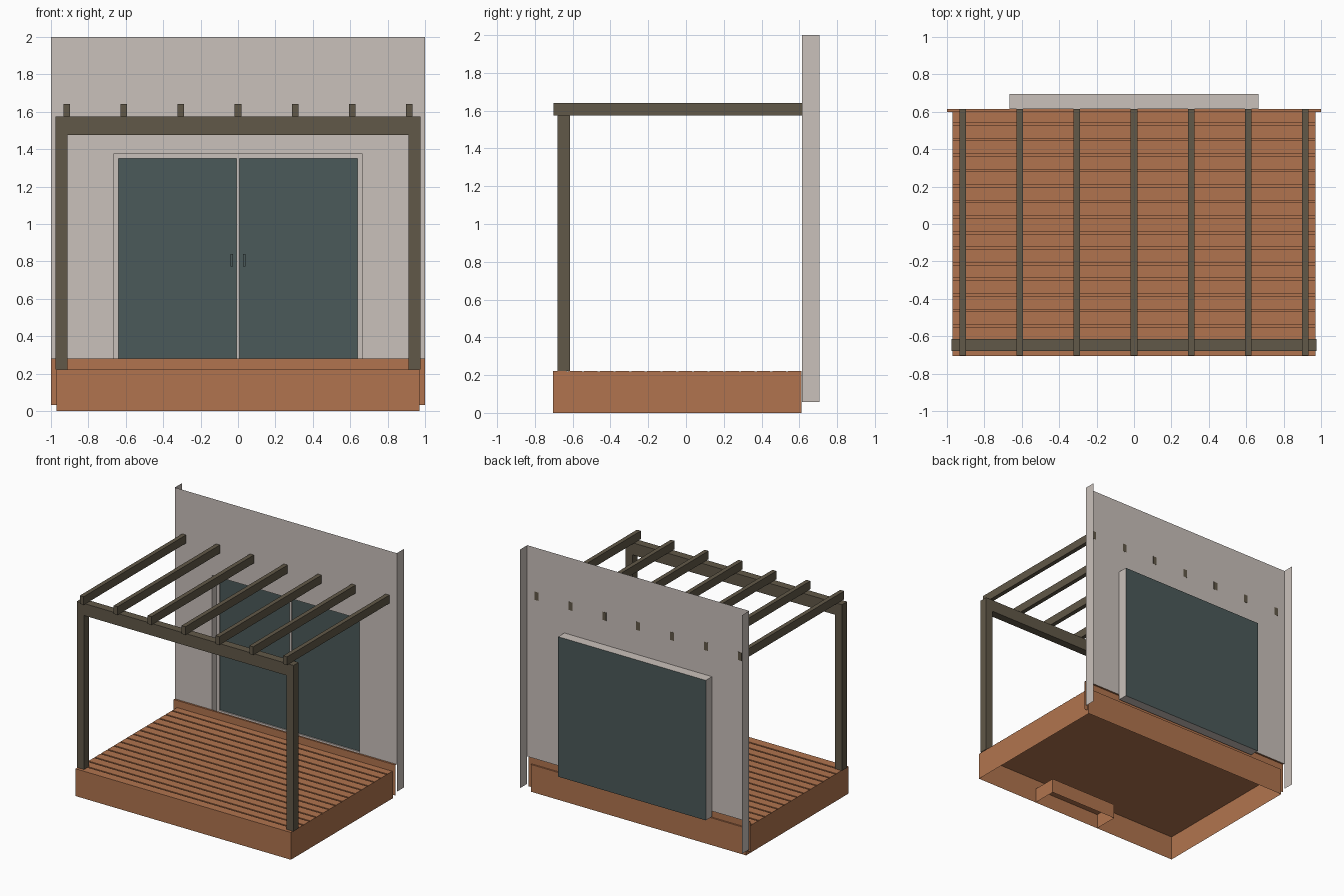
import bpy
import bmesh
from mathutils import Vector

if "Cube" in bpy.data.objects:
    bpy.data.objects.remove(bpy.data.objects["Cube"])


def material(name, rgb):
    """Flat material from 0-255 display values, stored as linear."""
    lin = [((c / 255 + 0.055) / 1.055) ** 2.4 for c in rgb]
    m = bpy.data.materials.new(name)
    m.use_nodes = True
    m.diffuse_color = (*lin, 1)
    bsdf = next(n for n in m.node_tree.nodes if n.type == "BSDF_PRINCIPLED")
    bsdf.inputs["Base Color"].default_value = (*lin, 1)
    return m


TIMBER = material("orange_timber", (177, 116, 78))
POST = material("dark_brown_wood", (97, 88, 72))
PLASTER = material("pale_plaster", (202, 193, 187))
GLASS = material("teal_grey_glass", (75, 90, 90))

ALL = ("-x", "+x", "-y", "+y", "-z", "+z")


def box(name, xs, ys, zs, mat, keep=ALL):
    """Box from axis ranges; keep lists the sides that are present."""
    lo, hi = (Vector(v) for v in zip(xs, ys, zs))
    size, mid = hi - lo, (lo + hi) / 2
    bm = bmesh.new()
    bmesh.ops.create_cube(bm, size=1)
    drop = []
    for f in bm.faces:
        axis = max(range(3), key=lambda i: abs(f.normal[i]))
        side = ("+" if f.normal[axis] > 0 else "-") + "xyz"[axis]
        if side not in keep:
            drop.append(f)
    bmesh.ops.delete(bm, geom=drop, context="FACES")
    for v in bm.verts:
        v.co = Vector(a * b for a, b in zip(v.co, size)) + mid
    mesh = bpy.data.meshes.new(name)
    bm.to_mesh(mesh)
    bm.free()
    mesh.materials.append(mat)
    ob = bpy.data.objects.new(name, mesh)
    bpy.context.scene.collection.objects.link(ob)
    return ob


def mirrored(x0, x1):
    """The same x range on both sides."""
    return (("left", (x0, x1)), ("right", (-x1, -x0)))


# Main levels and depths
DECK_X, DECK_F, DECK_B, DECK_Z = 0.97, -0.705, 0.612, 0.222
WALL_Y, WALL_BACK, SILL = 0.615, 0.708, 0.28
DOOR_X, DOOR_Z, DOOR_BOTTOM, DOOR_BACK = 0.665, 1.375, 0.235, 0.695

# Deck: hollow skirt, base sheet and raised boards
box("deck_skirt", (-DECK_X, DECK_X), (DECK_F, DECK_B), (0, DECK_Z - 0.002),
    TIMBER, ("-x", "+x", "-y", "+y"))
box("deck_base", (-DECK_X, DECK_X), (DECK_F, DECK_B), (0.2, 0.208), TIMBER, ("-z", "+z"))
BOARDS, GAP = 16, 0.012
pitch = (DECK_B - DECK_F + GAP) / BOARDS
for i in range(BOARDS):
    y = DECK_F + i * pitch
    box(f"deck_board_{i + 1}", (-DECK_X, DECK_X), (y, y + pitch - GAP),
        (0.208, DECK_Z), TIMBER)

# Open step frame under the deck
box("step_frame", (-0.22, 0.4), (DECK_F + 0.002, -0.5), (0, 0.12),
    TIMBER, ("-x", "+x", "+y", "+z"))

# Ledger along the foot of the wall
box("ledger", (-1, 1), (0.6, WALL_Y), (0.032, SILL), TIMBER, ("-y", "+z"))

# Wall sheet around the door opening, with side returns
for side, xs in mirrored(DOOR_X, 1):
    box(f"wall_panel_{side}", xs, (WALL_Y, WALL_BACK), (SILL, 2), PLASTER, ("-y",))
box("wall_panel_top", (-DOOR_X, DOOR_X), (WALL_Y, WALL_BACK), (DOOR_Z, 2), PLASTER, ("-y",))
box("wall_returns", (-1, 1), (WALL_Y, WALL_BACK), (0.057, 2), PLASTER, ("-x", "+x"))

# Door: recess, glass, frame bars and handles
box("door_recess", (-DOOR_X, DOOR_X), (WALL_Y, DOOR_BACK), (DOOR_BOTTOM, DOOR_Z),
    PLASTER, ("-x", "+x", "-z", "+z"))
box("door_glass", (-DOOR_X, DOOR_X), (0.682, DOOR_BACK), (DOOR_BOTTOM, DOOR_Z),
    GLASS, ("-y", "+y"))
FRAME_Y = (0.673, 0.69)
for side, xs in mirrored(0.638, DOOR_X):
    box(f"door_frame_{side}", xs, FRAME_Y, (DOOR_BOTTOM, DOOR_Z), PLASTER)
box("door_frame_top", (-0.638, 0.638), FRAME_Y, (1.349, DOOR_Z), PLASTER)
box("door_frame_bottom", (-0.638, 0.638), FRAME_Y, (DOOR_BOTTOM, 0.26), PLASTER)
box("door_centre_bar", (-0.009, 0.009), FRAME_Y, (0.26, 1.349), PLASTER)
for side, xs in mirrored(0.027, 0.041):
    box(f"door_handle_{side}", xs, (0.66, 0.684), (0.772, 0.84), GLASS)

# Pergola: posts, front beam and rafters
POST_Y = (-0.68, -0.614)
for side, xs in mirrored(0.911, 0.976):
    box(f"post_{side}", xs, POST_Y, (DECK_Z, 1.476), POST)
box("front_beam", (-0.976, 0.976), POST_Y, (1.476, 1.574), POST)
for i in range(-3, 4):
    x = i * 0.3053
    box(f"rafter_{i + 4}", (x - 0.0175, x + 0.0175), (-0.702, WALL_Y + 0.001),
        (1.574, 1.641), POST)
